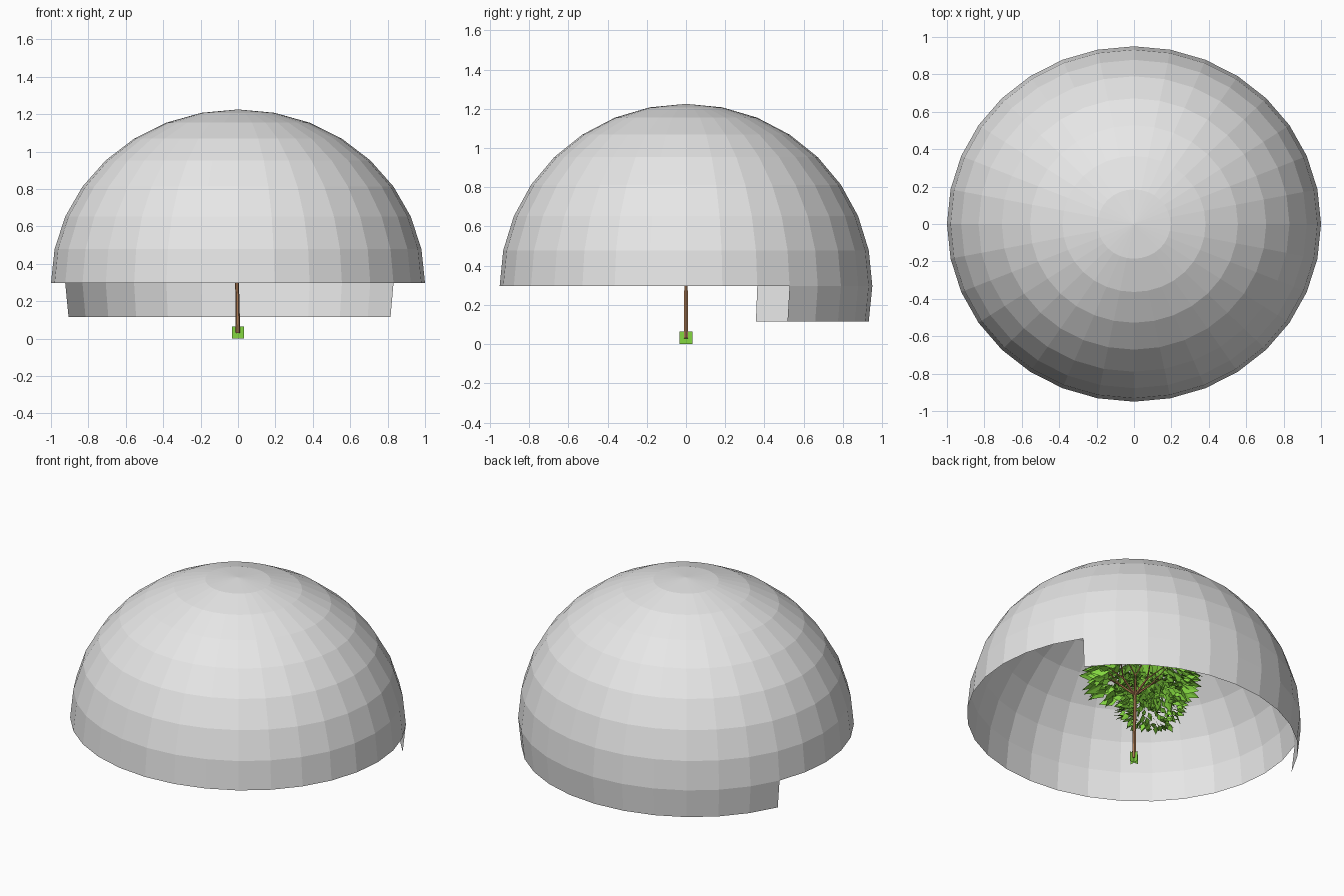
import bpy, bmesh, math, random
from mathutils import Vector, Matrix

random.seed(4)
cube = bpy.data.objects.get("Cube")
if cube:
    bpy.data.objects.remove(cube, do_unlink=True)


def material(name, rgb):
    m = bpy.data.materials.new(name)
    m.use_nodes = True
    m.diffuse_color = (*rgb, 1)
    m.node_tree.nodes["Principled BSDF"].inputs["Base Color"].default_value = (*rgb, 1)
    return m


GREY = material("pale grey", (0.8, 0.8, 0.8))
BROWN = material("bark brown", (0.42, 0.2, 0.09))
GREEN = material("leaf green", (0.23, 0.68, 0.05))


def finish(name, bm, mat):
    mesh = bpy.data.meshes.new(name)
    bm.to_mesh(mesh)
    bm.free()
    mesh.materials.append(mat)
    obj = bpy.data.objects.new(name, mesh)
    bpy.context.collection.objects.link(obj)


def add_limb(bm, start, end, r1, r2, sides=6):
    axis = end - start
    turn = axis.to_track_quat('Z', 'Y').to_matrix().to_4x4()
    bmesh.ops.create_cone(bm, cap_ends=True, segments=sides, radius1=r1, radius2=r2,
                          depth=axis.length,
                          matrix=Matrix.Translation((start + end) / 2) @ turn)


def add_leaf(bm, base, direction, normal, length):
    # pointed leaf folded along its middle
    d = direction.normalized()
    side = d.cross(normal).normalized() * length * 0.28
    mid = base + d * length * 0.45
    a, b = bm.verts.new(base), bm.verts.new(base + d * length)
    l = bm.verts.new(mid + side - normal * length * 0.08)
    r = bm.verts.new(mid - side - normal * length * 0.08)
    bm.faces.new((a, l, b))
    bm.faces.new((a, b, r))


def leaf_cluster(name, centre, radii, count, low, length):
    # leaves scattered over an ellipsoid, drooping outwards
    bm = bmesh.new()
    for i in range(count):
        h = low + (1 - low) * (i + 0.5) / count
        a = i * math.pi * (3 - math.sqrt(5))
        s = math.sqrt(1 - h * h)
        n = Vector((s * math.cos(a), s * math.sin(a), h))
        p = centre + Vector([n[k] * radii[k] for k in range(3)]) * random.uniform(0.8, 1)
        jitter = Vector([random.uniform(-0.5, 0.5) for _ in range(3)])
        droop = Vector((n.x, n.y, -0.3)) + jitter
        add_leaf(bm, p, droop, n, length * random.uniform(0.75, 1.2))
    finish(name, bm, GREEN)


# Faceted dome with a lower skirt along the back
bm = bmesh.new()
bmesh.ops.create_uvsphere(bm, u_segments=32, v_segments=16, radius=1)
STEP = 180 / 16


def unwanted(face):
    c = face.calc_center_median()
    if c.z > 0:
        return False
    angle = math.degrees(math.atan2(c.y, c.x))
    in_skirt = c.z > -math.sin(math.radians(STEP)) and 3 * STEP < angle < 14 * STEP
    return not in_skirt


bmesh.ops.delete(bm, geom=[f for f in bm.faces if unwanted(f)], context='FACES')
bmesh.ops.scale(bm, vec=(1, 0.95, 0.928), verts=bm.verts)
bmesh.ops.translate(bm, vec=(0, 0, 0.297), verts=bm.verts)
finish("dome", bm, GREY)

# Trunk and branches
bm = bmesh.new()
fork = Vector((-0.008, 0, 0.46))
add_limb(bm, Vector((0, 0, 0.03)), fork, 0.012, 0.009)
finish("trunk", bm, BROWN)

bm = bmesh.new()
for i in range(7):
    a = i * math.tau / 7
    out = Vector((math.cos(a), math.sin(a), 0))
    elbow = fork + out * 0.09 + Vector((0, 0, 0.08))
    add_limb(bm, fork, elbow, 0.008, 0.006, 5)
    for twist in (-0.4, 0.4):
        tip = Vector((math.cos(a + twist), math.sin(a + twist), 0)) * 0.2
        add_limb(bm, elbow, fork + tip + Vector((0, 0, 0.18)), 0.005, 0.002, 4)
finish("branches", bm, BROWN)

# Crossed grass blades around the foot
bm = bmesh.new()
for x, y in ((0.032, 0), (0, 0.032)):
    corners = [(-x, -y, 0), (x, y, 0), (x, y, 0.065), (-x, -y, 0.065)]
    bm.faces.new([bm.verts.new(c) for c in corners])
finish("grass_tuft", bm, GREEN)

# Foliage
leaf_cluster("canopy", Vector((-0.04, 0.03, 0.56)), (0.27, 0.27, 0.23), 400, -0.03, 0.11)
leaf_cluster("side_foliage", Vector((-0.24, -0.13, 0.57)), (0.19, 0.19, 0.17), 260, -0.95, 0.06)
